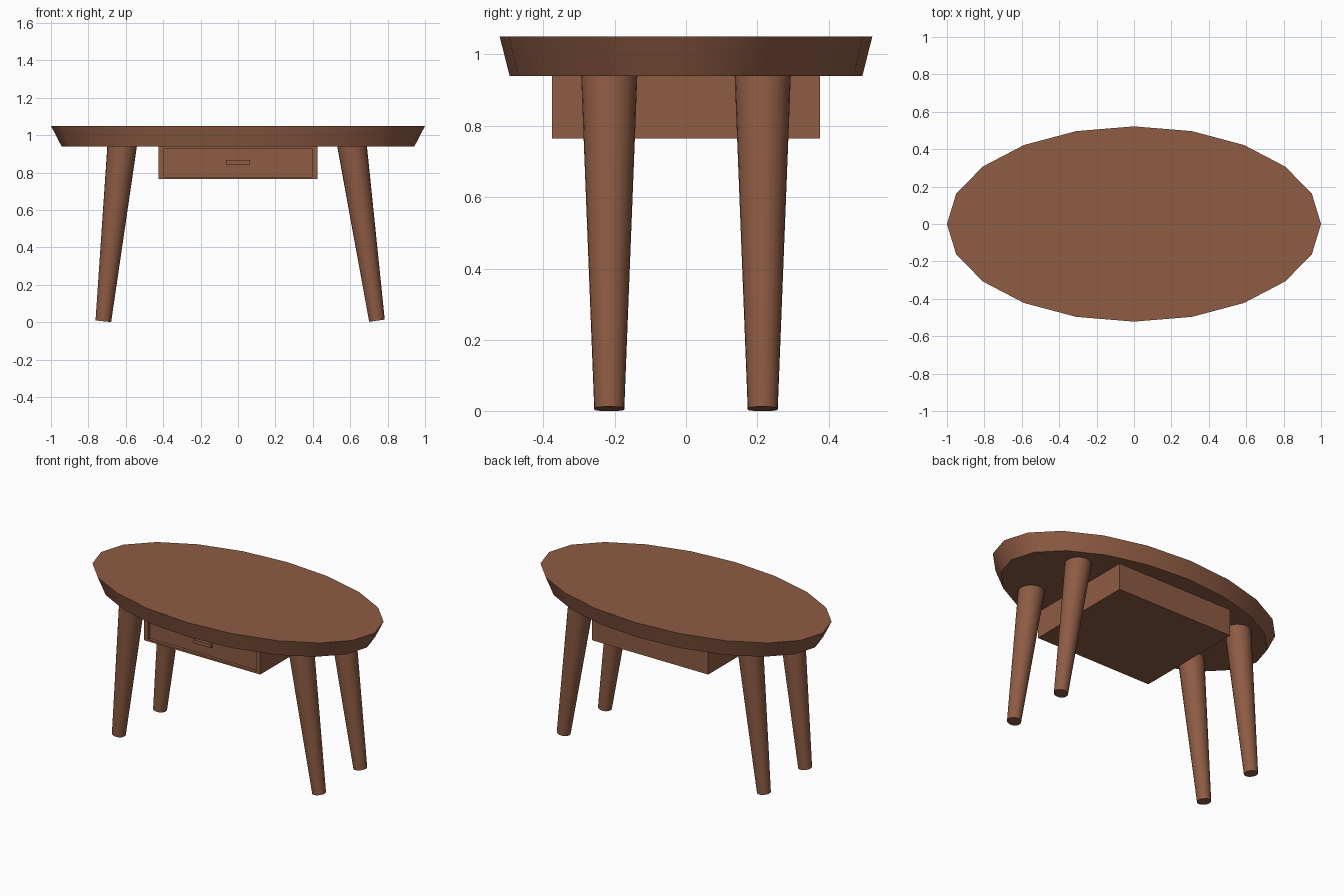
import bpy, bmesh, math
from mathutils import Vector, Matrix

if "Cube" in bpy.data.objects:
    bpy.data.objects.remove(bpy.data.objects["Cube"])

wood = bpy.data.materials.new("brown_wood")
wood.diffuse_color = (0.27, 0.106, 0.057, 1)
wood.use_nodes = True
wood.node_tree.nodes["Principled BSDF"].inputs["Base Color"].default_value = wood.diffuse_color


def finish(name, bm, smooth=False):
    """Turn a bmesh into a named wooden object."""
    bmesh.ops.recalc_face_normals(bm, faces=bm.faces)
    me = bpy.data.meshes.new(name)
    bm.to_mesh(me)
    bm.free()
    me.materials.append(wood)
    ob = bpy.data.objects.new(name, me)
    bpy.context.collection.objects.link(ob)
    if smooth:
        bpy.ops.object.select_all(action='DESELECT')
        ob.select_set(True)
        bpy.context.view_layer.objects.active = ob
        bpy.ops.object.shade_smooth_by_angle(angle=math.radians(40))
    return ob


def box(name, lo, hi):
    lo, hi = Vector(lo), Vector(hi)
    bm = bmesh.new()
    bmesh.ops.create_cube(bm, size=1, matrix=Matrix.Translation((lo + hi) / 2)
                          @ Matrix.Diagonal((*(hi - lo), 1)))
    return bm


def leg(name, foot, top, r_foot, r_top):
    """Tapered round leg between two points, ends square to its axis."""
    foot, top = Vector(foot), Vector(top)
    axis = top - foot
    m = Matrix.Translation((foot + top) / 2) @ axis.to_track_quat('Z', 'Y').to_matrix().to_4x4()
    bm = bmesh.new()
    bmesh.ops.create_cone(bm, cap_ends=True, segments=24, radius1=r_foot,
                          radius2=r_top, depth=axis.length, matrix=m)
    finish(name, bm, True)


# oval tabletop, 20 sides, with undercut rim
bm = bmesh.new()
rings = []
for rx, ry, z in ((0.943, 0.494, 0.94), (1.0, 0.522, 1.05)):
    rings.append([bm.verts.new((rx * math.cos(i * math.tau / 20),
                                ry * math.sin(i * math.tau / 20), z)) for i in range(20)])
for i in range(20):
    j = (i + 1) % 20
    bm.faces.new((rings[0][i], rings[0][j], rings[1][j], rings[1][i]))
bm.faces.new(rings[0][::-1])
bm.faces.new(rings[1])
finish("tabletop", bm, True)

# splayed legs
for side, sy in (("front", -1), ("back", 1)):
    y = sy * 0.215
    leg(side + "_left_leg", (-0.72, y, 0.005), (-0.619, y, 0.95), 0.042, 0.079)
    leg(side + "_right_leg", (0.743, y, 0.008), (0.609, y, 0.95), 0.042, 0.079)

# drawer case with a recessed front panel
bm = box("drawer_case", (-0.425, -0.375, 0.765), (0.425, 0.375, 0.945))
front = min(bm.faces, key=lambda f: f.calc_center_median().y)
bmesh.ops.inset_region(bm, faces=[front], thickness=0.028)
for v in front.verts:
    v.co.z = 0.777 if v.co.z < 0.855 else 0.928
    v.co.x = math.copysign(0.395, v.co.x)
panel = bmesh.ops.extrude_face_region(bm, geom=[front])
bmesh.ops.translate(bm, vec=(0, 0.02, 0),
                    verts=[v for v in panel["geom"] if isinstance(v, bmesh.types.BMVert)])
if front.is_valid:
    bm.faces.remove(front)
finish("drawer_case", bm)

# drawer handle
finish("drawer_handle", box("drawer_handle", (-0.063, -0.374, 0.842), (0.063, -0.35, 0.866)))
